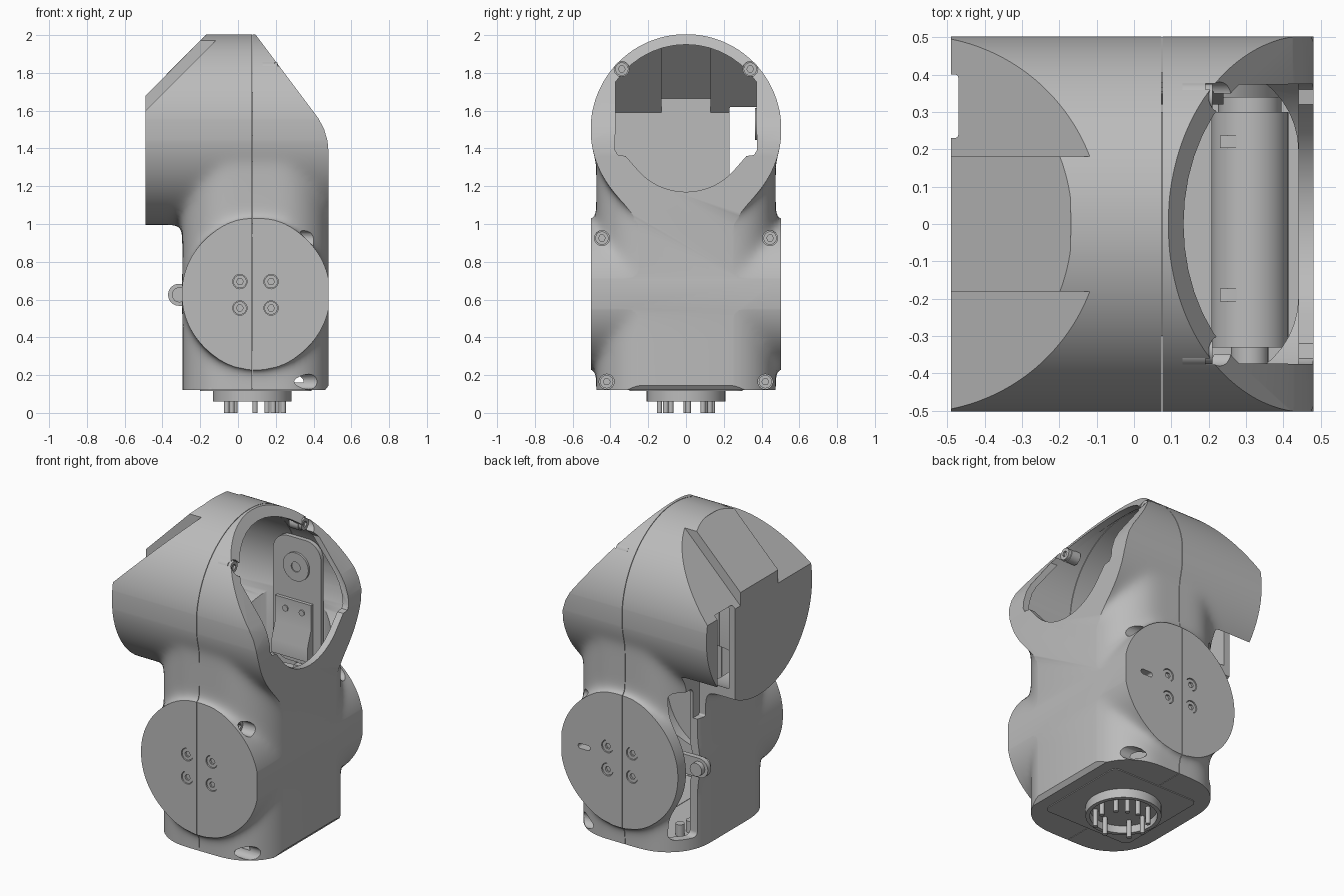
import bpy, bmesh, math
from math import sin, cos, tau, radians

if "Cube" in bpy.data.objects:
    bpy.data.objects.remove(bpy.data.objects["Cube"])

grey = bpy.data.materials.new("warm_grey")
grey.use_nodes = True
grey.diffuse_color = (0.5, 0.5, 0.5, 1)
grey.node_tree.nodes["Principled BSDF"].inputs["Base Color"].default_value = (0.5, 0.5, 0.5, 1)


def prism(name, pts, axis, a, b):
    """Extrude a 2D outline along an axis from a to b."""
    place = {"x": lambda u, v, t: (t, u, v), "y": lambda u, v, t: (u, t, v),
             "z": lambda u, v, t: (u, v, t)}[axis]
    bm = bmesh.new()
    ends = [[bm.verts.new(place(u, v, t)) for u, v in pts] for t in (a, b)]
    for ring in ends:
        bm.faces.new(ring)
    n = len(pts)
    for i in range(n):
        j = (i + 1) % n
        bm.faces.new((ends[0][i], ends[0][j], ends[1][j], ends[1][i]))
    bmesh.ops.recalc_face_normals(bm, faces=bm.faces)
    mesh = bpy.data.meshes.new(name)
    bm.to_mesh(mesh)
    bm.free()
    mesh.materials.append(grey)
    ob = bpy.data.objects.new(name, mesh)
    bpy.context.collection.objects.link(ob)
    return ob


def circle(u, v, r, n=64):
    return [(u + r * cos(tau * i / n), v + r * sin(tau * i / n)) for i in range(n)]


def rounded(u0, u1, v0, v1, r, n=10):
    pts = []
    corners = ((u1 - r, v1 - r), (u0 + r, v1 - r), (u0 + r, v0 + r), (u1 - r, v0 + r))
    for k, (cu, cv) in enumerate(corners):
        for i in range(n + 1):
            a = (k + i / n) * tau / 4
            pts.append((cu + r * cos(a), cv + r * sin(a)))
    return pts


def rect(u0, u1, v0, v1):
    return [(u0, v0), (u1, v0), (u1, v1), (u0, v1)]


def apply_modifier(ob, kind, **settings):
    mod = ob.modifiers.new(kind, kind)
    for key, value in settings.items():
        setattr(mod, key, value)
    bpy.ops.object.select_all(action="DESELECT")
    bpy.context.view_layer.objects.active = ob
    ob.select_set(True)
    bpy.ops.object.modifier_apply(modifier=mod.name)


def combine(ob, tool, operation="DIFFERENCE"):
    apply_modifier(ob, "BOOLEAN", object=tool, operation=operation, solver="MANIFOLD")
    bpy.data.objects.remove(tool)


def cut(ob, *args):
    combine(ob, prism("cutter", *args))


def hull(d):
    """Front outline of the whole housing, inset by d."""
    return [(-.49 + d, .12 + d), (-.49 + d, 1.68 - d * .4), (-.17 + d * .4, 2 - d),
            (-.15, 2.1 - d), (.03, 2.1 - d), (.095 - d * .5, 2 - d), (.425 - d, 1.56),
            (.455 - d, 1.505), (.474 - d, 1.44), (.48 - d, 1.37), (.48 - d, .145 + d), (.46 - d, .12 + d)]


def trim_shoulders(ob, d):
    """Lower the sloped face on both sides of the central rib."""
    for s in (-1, 1):
        slope = [(-.7, 1.39 - d), (.05, 2.14 - d), (-.7, 2.14 - d)]
        cut(ob, slope, "y", *sorted((s * (.18 - d), s * .7)))


# Outer housing: upper barrel, rounded column and cross barrel, blended
housing = prism("housing", circle(0, 1.5, .506, 96), "x", -.62, .62)
combine(housing, prism("column", rounded(-.295, .485, -.475, .475, .27), "z", -.05, 1.5), "UNION")
combine(housing, prism("cross_barrel", circle(.095, .63, .394, 96), "y", -.62, .62), "UNION")
apply_modifier(housing, "REMESH", mode="VOXEL", voxel_size=.016)
apply_modifier(housing, "SMOOTH", factor=.5, iterations=40)
combine(housing, prism("envelope", hull(0), "y", -.502, .502), "INTERSECT")
trim_shoulders(housing, 0)

# Hollow interior
head_cavity = prism("head_cavity", circle(0, 1.5, .455, 96), "x", -.7, .7)
combine(head_cavity, prism("inner_envelope", hull(.04), "y", -.6, .6), "INTERSECT")
trim_shoulders(head_cavity, .05)
combine(housing, head_cavity)
cut(housing, rounded(-.25, .44, -.425, .425, .23), "z", .16, 1.4)
cut(housing, circle(.095, .63, .345), "y", -.45, .45)

# Large access window on the sloped side
arc = [(.45 * sin(a), 1.5 + .45 * cos(a)) for a in [radians(-56 + 8 * i) for i in range(15)]]
low = [(.34 * sin(a), 1.51 - .34 * cos(a)) for a in [radians(46 - 92 * i / 14) for i in range(15)]]
window = arc + [(.375, 1.39), (.36, 1.365), (.32, 1.36)] + low + [(-.32, 1.36), (-.36, 1.365), (-.375, 1.39)]
cut(housing, window, "x", .03, 1)

# Cable slot in the head and opening in the column
cut(housing, rounded(.23, .4, .9, 1.62, .01), "x", -.7, -.25)
cut(housing, rounded(.29, .425, .19, 1.08, .03), "x", -.7, -.12)

# Recessed assembly screw holes
bosses = [(s * y, z, x) for s in (-1, 1) for y, z, x in ((.34, 1.82, .19), (.445, .925, .3), (.42, .165, .24))]
for y, z, x in bosses:
    cut(housing, circle(y, z, .04, 24), "x", x, 1)

# Counterbores on both round faces, plus the cable slit at the back
bolts = [(s, x, z) for s in (-1, 1) for x in (.01, .175) for z in (.555, .695)]
for s, x, z in bolts:
    cut(housing, circle(x, z, .038, 24), "y", *sorted((s * .485, s * .6)))
cut(housing, rounded(.29, .37, .635, .665, .014), "y", .4, .6)

# Seam between the two shells
cut(housing, rect(.0735, .0765, -1, 1), "z", -1, 3)


def socket_screw(name, axis, u, v, base, top):
    ob = prism(name, circle(u, v, .035, 24), axis, *sorted((base, top)))
    d = math.copysign(.012, top - base)
    cut(ob, circle(u, v, .018, 6), axis, *sorted((top - d, top + d)))


for s, x, z in bolts:
    socket_screw("face_screw", "y", x, z, s * .46, s * .497)
for y, z, x in bosses:
    prism("screw_boss", circle(y, z, .0405, 24), "x", x - .06, x + .002)
    socket_screw("assembly_screw", "x", y, z, x, x + .02)

# Base cover and plug with pins
prism("base_cover", rounded(-.2, .39, -.3, .3, .04), "z", .115, .13)
plug = prism("plug_ring", circle(.075, 0, .208), "z", .06, .13)
cut(plug, circle(.075, 0, .185), "z", 0, .105)
for deg in (5, 40, 65, 90, 135, 180, 215, 270, 310):
    a = radians(deg)
    prism("plug_pin", circle(.09 + .15 * cos(a), .14 * sin(a), .014, 16), "z", 0, .11)

# Motor lying across the column
prism("motor_body", circle(.31, .93, .103, 48), "y", -.33, .3)
prism("motor_collar", circle(.31, .93, .085, 48), "y", .3, .34)
prism("motor_shaft", circle(.31, .93, .05, 24), "y", -.38, -.33)
for y in (-.19, .22):
    prism("motor_clip", rect(.23, .275, y - .017, y + .017), "z", 1.0, 1.03)

# Mounting arm on the inner back wall, with its hub and bent foot
prism("mounting_arm", rounded(-.03, .29, .95, 1.7, .1), "y", .378, .405)
hub = prism("arm_hub", circle(.13, 1.53, .085, 40), "y", .365, .38)
cut(hub, circle(.13, 1.53, .03, 24), "y", .36, .372)
prism("arm_foot", [(.375, 1.33), (.355, 1.33), (.355, 1.18), (.32, 1.08), (.32, 1.0), (.375, 1.0)], "x", 0, .24)
for x in (.07, .18):
    prism("foot_rivet", circle(x, 1.27, .018, 16), "y", .348, .358)

# Drive wheel, tension link and floor screws behind the side opening
prism("drive_wheel", circle(.1, .63, .3), "y", .34, .38)
prism("tension_link", rounded(-.37, -.1, .567, .683, .057), "y", .29, .32)
prism("tension_roller", circle(-.31, .625, .04, 24), "y", .26, .35)
for x, y in ((-.15, .27), (-.08, .33), (-.17, .2)):
    prism("floor_screw", circle(x, y, .025, 16), "z", .15, .23)

# Smooth shading with sharp edges kept
bpy.ops.object.select_all(action="DESELECT")
for ob in bpy.context.collection.objects:
    if ob.type == "MESH":
        ob.select_set(True)
        bpy.context.view_layer.objects.active = ob
bpy.ops.object.shade_smooth_by_angle(angle=radians(32))
